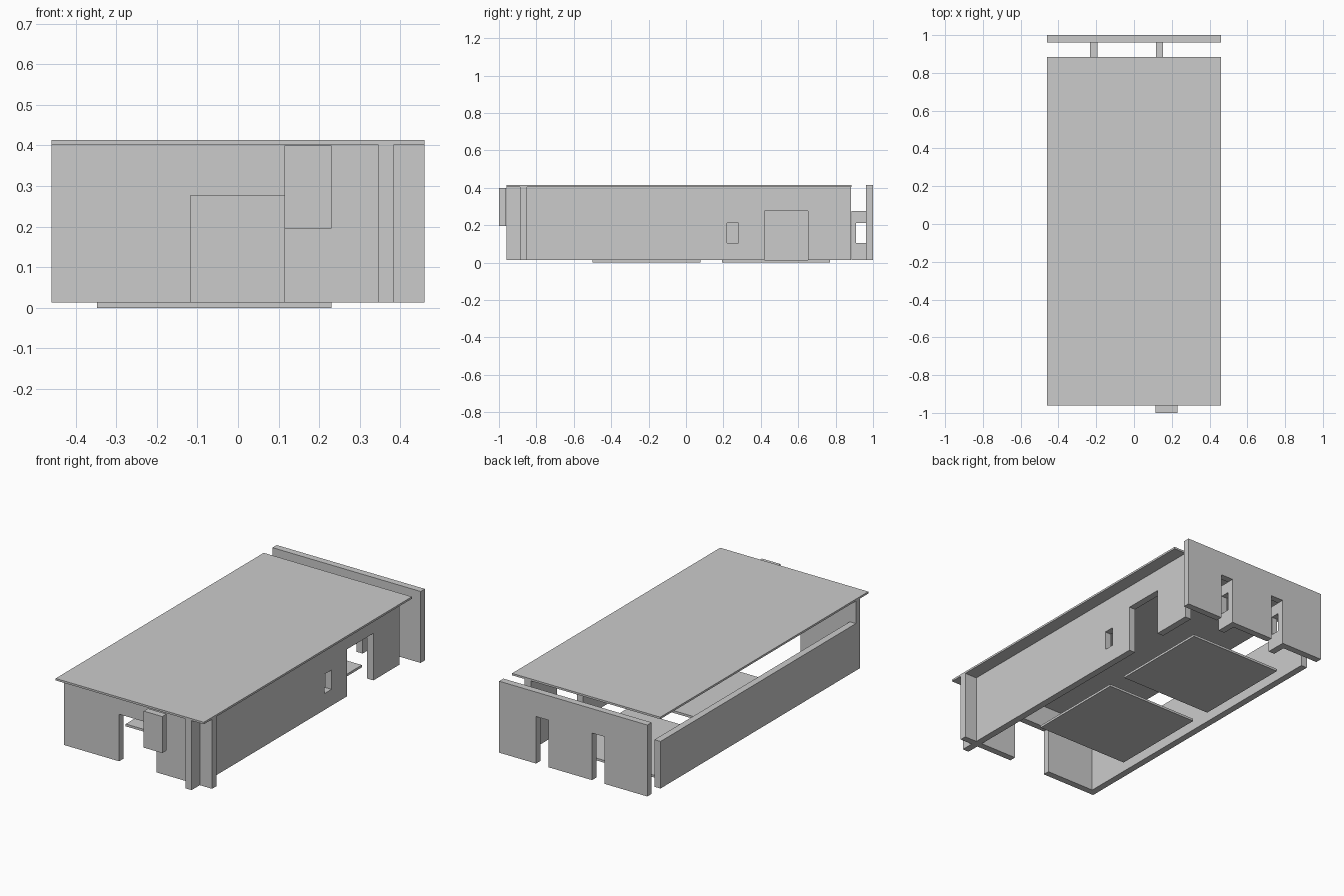
import bpy, bmesh

if "Cube" in bpy.data.objects:
    bpy.data.objects.remove(bpy.data.objects["Cube"])

FLOOR, DOOR, WALL, TOP = 0.013, 0.277, 0.403, 0.414   # key heights


def box(name, x, y, z):
    """Axis-aligned box from (min, max) ranges."""
    bm = bmesh.new()
    bmesh.ops.create_cube(bm, size=1)
    for v in bm.verts:
        v.co = [r[0] if c < 0 else r[1] for c, r in zip(v.co, (x, y, z))]
    mesh = bpy.data.meshes.new(name)
    bm.to_mesh(mesh)
    bm.free()
    obj = bpy.data.objects.new(name, mesh)
    bpy.context.collection.objects.link(obj)
    return obj


def cut(obj, openings):
    """Cut box-shaped openings, then remove the cutters."""
    cutters = []
    for rng in openings:
        c = box("opening_cutter", *rng)
        c.hide_render = True
        m = obj.modifiers.new("opening", 'BOOLEAN')
        m.operation, m.solver, m.object = 'DIFFERENCE', 'EXACT', c
        cutters.append(c)
    dg = bpy.context.evaluated_depsgraph_get()
    mesh = bpy.data.meshes.new_from_object(obj.evaluated_get(dg))
    obj.modifiers.clear()
    obj.data = mesh
    for c in cutters:
        bpy.data.objects.remove(c)


# Roof slab
box("roof", (-0.46, 0.46), (-0.96, 0.885), (WALL, TOP))

# Square floor slabs
for i, y in enumerate((-0.5, 0.193)):
    box(f"floor_slab_{i + 1}", (-0.347, 0.23), (y, y + 0.577), (0, FLOOR))

# Front wall with wide doorway
front = box("front_wall", (-0.46, 0.46), (-0.887, -0.849), (FLOOR, WALL))
cut(front, [((-0.117, 0.115), (-1, -0.8), (-0.1, DOOR))])

# Right wall crosses the front wall; it has a doorway and a small window
right = box("right_wall", (0.345, 0.384), (-0.96, 0.883), (FLOOR, WALL))
cut(right, [((0.3, 0.43), (0.42, 0.652), (-0.1, DOOR)),
            ((0.3, 0.43), (0.22, 0.28), (0.105, 0.213))])

# Low left wall
box("left_wall", (-0.46, -0.422), (-0.849, 0.883), (FLOOR, DOOR))

# Back wall with two narrow doorways
back = box("back_wall", (-0.46, 0.46), (0.962, 1.0), (FLOOR, TOP))
cut(back, [((x, x + 0.077), (0.9, 1.1), (-0.1, DOOR)) for x in (-0.194, 0.154)])

# Short windowed panels beside the back doorways
for i, x in enumerate((-0.232, 0.116)):
    panel = box(f"door_panel_{i + 1}", (x, x + 0.038), (0.885, 0.962), (FLOOR, DOOR))
    cut(panel, [((x - 0.05, x + 0.09), (0.91, 1.0), (0.105, 0.213))])

# Hanging board in front of the roof edge
box("front_board", (0.115, 0.23), (-1.0, -0.962), (0.195, 0.4))
